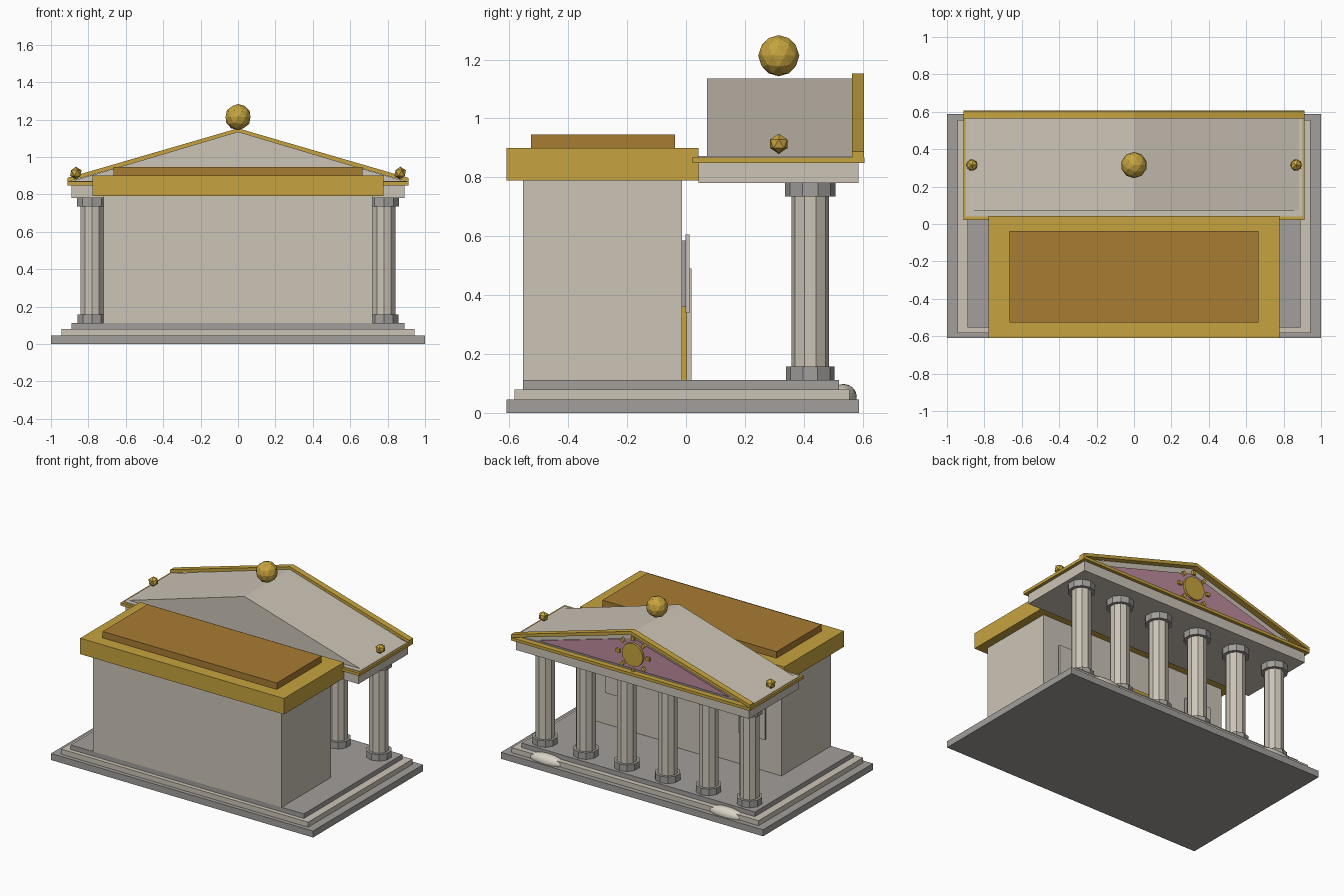
import bpy, math
from mathutils import Matrix

cube = bpy.data.objects.get("Cube")
if cube:
    bpy.data.objects.remove(cube, do_unlink=True)


def material(name, r, g, b):
    m = bpy.data.materials.new(name)
    m.use_nodes = True
    m.diffuse_color = (r, g, b, 1)
    bsdf = next(n for n in m.node_tree.nodes if n.type == 'BSDF_PRINCIPLED')
    bsdf.inputs["Base Color"].default_value = (r, g, b, 1)
    return m


STONE = material("pale_stone", 0.60, 0.55, 0.47)
GREY = material("grey_stone", 0.36, 0.345, 0.33)
GOLD = material("gold", 0.57, 0.37, 0.05)
BROWN = material("bronze_brown", 0.39, 0.20, 0.032)
PINK = material("dusty_pink", 0.51, 0.26, 0.33)
CREAM = material("cream", 0.70, 0.66, 0.57)


def finish(name, mat):
    o = bpy.context.object
    o.name = name
    o.data.materials.append(mat)
    return o


def box(name, mat, x, y, z):
    """Box from (min, max) ranges along each axis."""
    bpy.ops.mesh.primitive_cube_add(size=1, location=[sum(r) / 2 for r in (x, y, z)])
    o = finish(name, mat)
    o.data.transform(Matrix.Diagonal([r[1] - r[0] for r in (x, y, z)] + [1]))
    return o


def drum(name, mat, x, y, z, radius, sides=10):
    bpy.ops.mesh.primitive_cylinder_add(vertices=sides, radius=radius, depth=z[1] - z[0],
                                        location=(x, y, sum(z) / 2))
    return finish(name, mat)


def ball(name, mat, loc, radius, detail):
    bpy.ops.mesh.primitive_ico_sphere_add(subdivisions=detail, radius=radius, location=loc)
    return finish(name, mat)


def extrude(name, mat, profile, y0, y1):
    """Extrude an x-z profile along y."""
    n = len(profile)
    verts = [(x, y, z) for y in (y0, y1) for x, z in profile]
    faces = [tuple(range(n)), tuple(range(2 * n - 1, n - 1, -1))]
    faces += [(i, i + n, (i + 1) % n + n, (i + 1) % n) for i in range(n)]
    mesh = bpy.data.meshes.new(name)
    mesh.from_pydata(verts, [], faces)
    o = bpy.data.objects.new(name, mesh)
    bpy.context.collection.objects.link(o)
    mesh.materials.append(mat)
    return o


def wide(h):
    return (-h, h)


# Stepped platform
box("lower_step", GREY, wide(1), (-0.61, 0.588), (0, 0.045))
box("middle_step", STONE, wide(0.943), (-0.582, 0.555), (0.045, 0.08))
box("upper_step", GREY, wide(0.89), (-0.553, 0.52), (0.08, 0.112))

# Main hall with its flat roof
box("hall", STONE, wide(0.72), (-0.553, -0.013), (0.112, 0.79))
box("hall_roof", GOLD, wide(0.778), (-0.61, 0.042), (0.79, 0.9))
box("hall_roof_panel", BROWN, wide(0.665), (-0.527, -0.038), (0.9, 0.945))

# Door and windows under the porch
box("door_surround", GOLD, wide(0.14), (-0.015, 0.004), (0.112, 0.52))
box("door", STONE, wide(0.11), (0.002, 0.018), (0.112, 0.49))
for side, label in ((1, "left"), (-1, "right")):
    x = side * 0.51
    box(label + "_window_back", GREY, (x - 0.085, x + 0.085), (-0.015, -0.002), (0.36, 0.585))
    box(label + "_window", STONE, (x - 0.1, x + 0.1), (-0.002, 0.012), (0.34, 0.605))

# Row of columns
for i in range(6):
    x = -0.78 + i * 0.312
    drum(f"column_base_{i}", GREY, x, 0.422, (0.112, 0.157), 0.082)
    drum(f"column_shaft_{i}", STONE, x, 0.422, (0.157, 0.735), 0.064)
    drum(f"column_capital_{i}", GREY, x, 0.422, (0.735, 0.78), 0.086)

# Porch beam and cornice
box("porch_beam", STONE, wide(0.89), (0.043, 0.585), (0.78, 0.85))
box("cornice", GOLD, wide(0.912), (0.022, 0.607), (0.848, 0.868))
box("cornice_top", STONE, wide(0.9), (0.04, 0.57), (0.866, 0.872))

# Gabled roof, tympanum and raking trim
extrude("gable_roof", STONE, [(-0.89, 0.87), (0.89, 0.87), (0, 1.135)], 0.072, 0.563)
extrude("tympanum", PINK, [(-0.73, 0.88), (0.73, 0.88), (0, 1.09)], 0.56, 0.57)
extrude("raking_trim", GOLD, [(-0.912, 0.866), (0, 1.13), (0.912, 0.866),
                              (0.912, 0.888), (0, 1.153), (-0.912, 0.888)], 0.563, 0.605)

# Sun medallion with rays
sun_z = 0.982
sun = drum("sun_disc", GOLD, 0, 0.575, (sun_z - 0.01, sun_z + 0.01), 0.08, 16)
sun.rotation_euler.x = math.pi / 2
for i in range(8):
    a = i * math.pi / 4
    x, z = 0.113 * math.cos(a), sun_z + 0.113 * math.sin(a)
    ray = box(f"sun_ray_{i}", GOLD, (x - 0.014, x + 0.014), (0.565, 0.585), (z - 0.011, z + 0.011))
    ray.rotation_euler.y = -a

# Roof ornaments
ball("ridge_ball", GOLD, (0, 0.315, 1.213), 0.07, 2)
for side, label in ((1, "left"), (-1, "right")):
    ball(label + "_eave_ball", GOLD, (side * 0.867, 0.315, 0.914), 0.034, 1)

    # Low rounded mounds on the steps
    mound = ball(label + "_step_mound", CREAM, (side * 0.685, 0.535, 0.055), 1, 3)
    mound.data.transform(Matrix.Diagonal((0.13, 0.045, 0.043, 1)))
